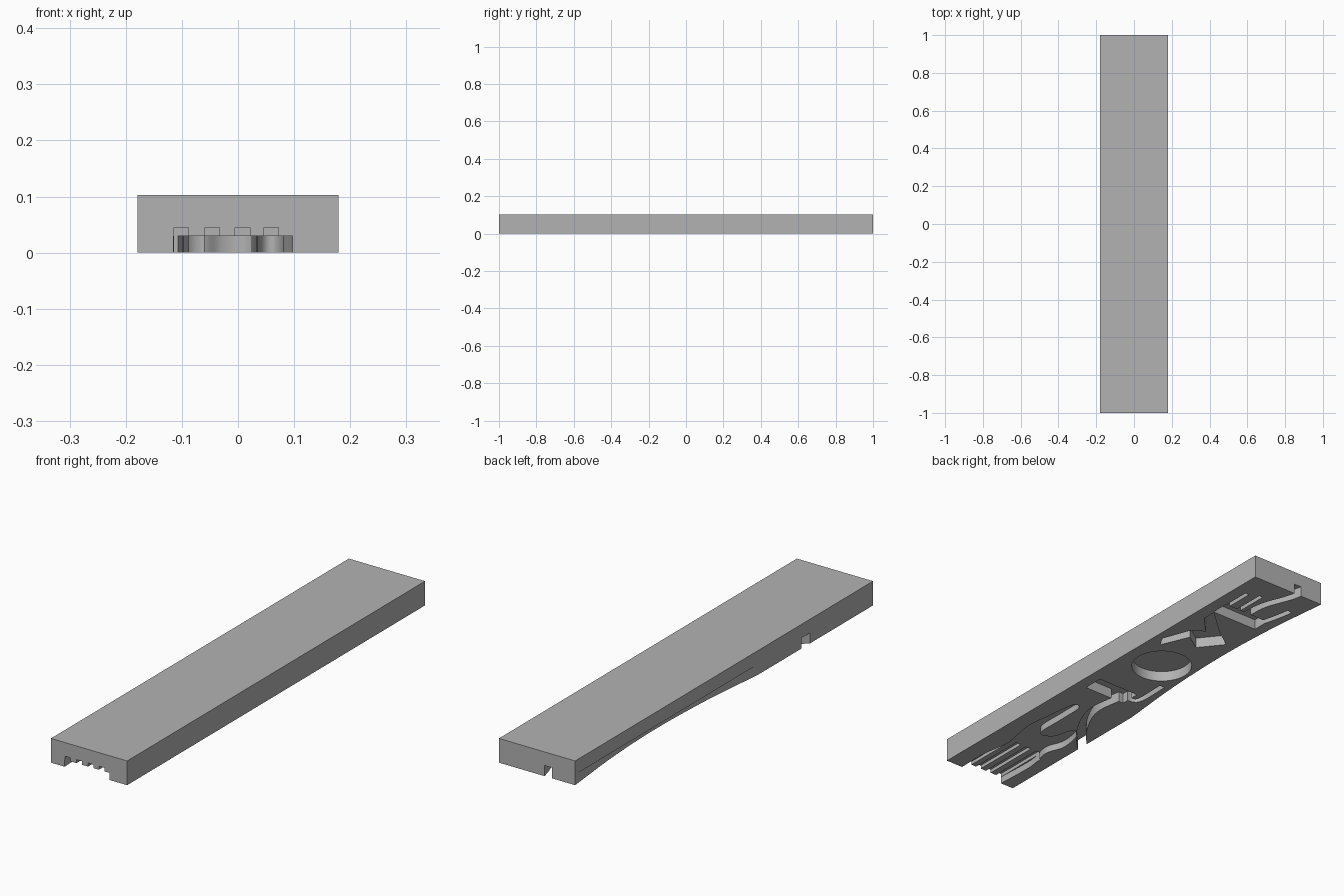
import bpy, bmesh, math
from mathutils import Vector

cube = bpy.data.objects.get("Cube")
if cube:
    bpy.data.objects.remove(cube, do_unlink=True)

grey = bpy.data.materials.new("plain grey")
grey.use_nodes = True
grey.diffuse_color = (0.45, 0.45, 0.45, 1)
grey.node_tree.nodes["Principled BSDF"].inputs["Base Color"].default_value = (0.45, 0.45, 0.45, 1)

SHALLOW, DEEP = 0.03, 0.045


def prism(name, outline, low, high):
    """Extrude a flat outline between two heights."""
    bm = bmesh.new()
    base = bm.faces.new([bm.verts.new((x, y, low)) for x, y in outline])
    top = bmesh.ops.extrude_face_region(bm, geom=[base])["geom"]
    bmesh.ops.translate(bm, verts=[v for v in top if isinstance(v, bmesh.types.BMVert)],
                        vec=(0, 0, high - low))
    bmesh.ops.recalc_face_normals(bm, faces=bm.faces)
    mesh = bpy.data.meshes.new(name)
    bm.to_mesh(mesh)
    bm.free()
    mesh.materials.append(grey)
    obj = bpy.data.objects.new(name, mesh)
    bpy.context.collection.objects.link(obj)
    return obj


def rect(x0, x1, y0, y1):
    return [(x0, y0), (x1, y0), (x1, y1), (x0, y1)]


def smooth(points, steps=6):
    """Pass a smooth line through the points."""
    p = [Vector(q) for q in points]
    p = [2 * p[0] - p[1]] + p + [2 * p[-1] - p[-2]]
    line = []
    for a, b, c, d in zip(p, p[1:], p[2:], p[3:]):
        for i in range(steps):
            t = i / steps
            line.append(b + 0.5 * t * (c - a + t * (2 * a - 5 * b + 4 * c - d
                                                    + t * (3 * (b - c) + d - a))))
    return line + [p[-2]]


def ribbon(points, width):
    """Outline of a channel of even width along a smooth path."""
    line = smooth(points)
    left, right = [], []
    for i, q in enumerate(line):
        d = (line[min(i + 1, len(line) - 1)] - line[max(i - 1, 0)]).normalized()
        side = Vector((-d.y, d.x)) * width / 2
        left.append(q + side)
        right.append(q - side)
    return left + right[::-1]


def disc(x, y, r, n=32):
    return [(x + r * math.cos(math.tau * i / n), y + r * math.sin(math.tau * i / n))
            for i in range(n)]


# Solid slab
slab = prism("slab", rect(-0.179, 0.179, -1, 1), 0, 0.103)

cuts = []

# Open-ended hollow with four finger grooves
cuts.append((smooth([(-0.114, -1.02), (-0.12, -0.81), (-0.097, -0.69), (-0.122, -0.6),
                     (-0.105, -0.5), (-0.06, -0.47), (-0.03, -0.56), (0.03, -0.57),
                     (0.035, -0.42), (0.04, -0.31), (0.075, -0.31), (0.095, -0.45),
                     (0.105, -0.57), (0.08, -0.72), (0.097, -0.86), (0.097, -1.02)]), SHALLOW))
for x in (-0.101, -0.046, 0.008, 0.059):
    cuts.append((rect(x - 0.013, x + 0.013, -1.02, -0.74), DEEP))

# Curved stem that leaves through the side
cuts.append((ribbon([(-0.22, -0.585), (-0.16, -0.53), (-0.08, -0.43),
                     (-0.02, -0.29), (-0.035, -0.13)], 0.04), DEEP))

# Cross bar and short arm
cuts.append((rect(-0.075, 0.127, -0.16, -0.07), DEEP))
cuts.append((ribbon([(-0.06, -0.12), (-0.11, -0.1), (-0.112, 0.05)], 0.025), DEEP))

# Round pocket
cuts.append((disc(0, 0.18, 0.125), DEEP))

# Zigzag pocket
cuts.append(([(0.12, 0.31), (0.065, 0.44), (-0.01, 0.39), (-0.09, 0.49), (-0.005, 0.55),
              (0.12, 0.66), (0.12, 0.6), (0.045, 0.52), (0.1, 0.48), (0.145, 0.36)], DEEP))

# Comb at the far end with its grooves and curved stem
cuts.append((rect(-0.1, 0.125, 0.665, 0.745), DEEP))
for x, end in ((0.113, 0.87), (0.055, 0.89)):
    cuts.append((rect(x - 0.009, x + 0.009, 0.73, end), DEEP))
cuts.append((ribbon([(-0.057, 1.02), (-0.04, 0.95), (0.0, 0.84), (0.01, 0.72)], 0.035), DEEP))
cuts.append((ribbon([(-0.085, 0.72), (-0.105, 0.8), (-0.118, 0.87)], 0.025), DEEP))

# Long shallow bow along one side
cuts.append((smooth([(-0.179, 1.001), (-0.15, 0.7), (-0.139, 0.4), (-0.15, 0.08),
                     (-0.179, -0.23)]) + [Vector((-0.25, -0.23)), Vector((-0.25, 1.001))], DEEP))

# Carve every hollow out of the underside
bpy.context.view_layer.objects.active = slab
for i, (outline, depth) in enumerate(cuts):
    cutter = prism("cutter", outline, -0.05 - 0.001 * i, depth)
    cutter.hide_render = True
    mod = slab.modifiers.new("carve", "BOOLEAN")
    mod.operation, mod.solver, mod.object = "DIFFERENCE", "EXACT", cutter
    bpy.ops.object.modifier_apply(modifier=mod.name)
    bpy.data.objects.remove(cutter, do_unlink=True)

slab.select_set(True)
bpy.ops.object.shade_smooth_by_angle(angle=math.radians(30))
